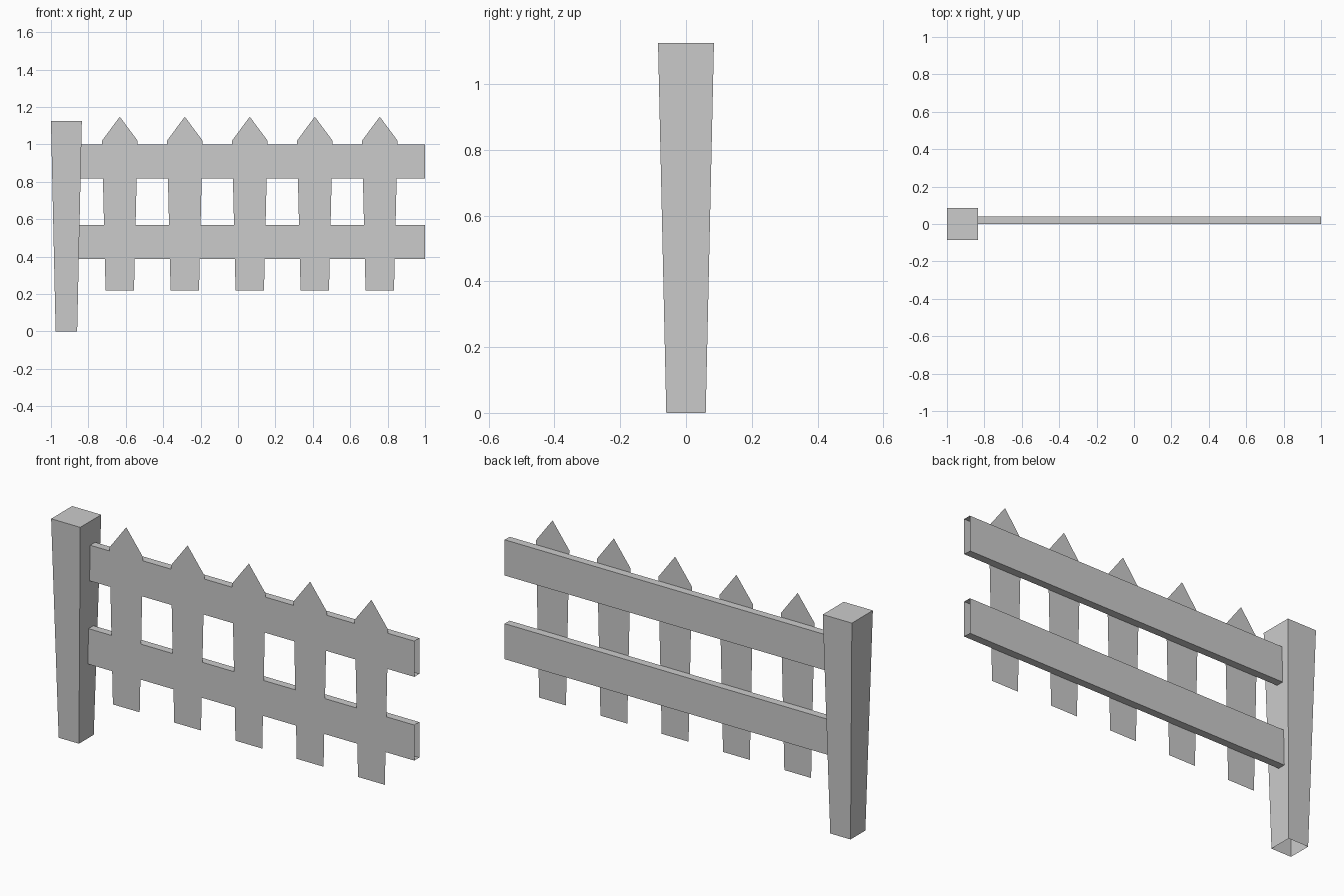
import bpy

if "Cube" in bpy.data.objects:
    bpy.data.objects.remove(bpy.data.objects["Cube"])


def add_mesh(name, verts, faces):
    mesh = bpy.data.meshes.new(name)
    mesh.from_pydata(verts, [], faces)
    mesh.update()
    obj = bpy.data.objects.new(name, mesh)
    bpy.context.collection.objects.link(obj)
    return obj


def ring_sides(flip=False):
    # four quads joining vertices 0-3 to vertices 4-7
    quads = [(i, (i + 1) % 4, (i + 1) % 4 + 4, i + 4) for i in range(4)]
    return [q[::-1] for q in quads] if flip else quads


def rect(x0, x1, half_y, z):
    return [(x0, -half_y, z), (x1, -half_y, z), (x1, half_y, z), (x0, half_y, z)]


# Post: tapers towards the ground, open underneath
POST_TOP = 1.125
BOTTOM_X, TOP_X = -0.86, -0.835
add_mesh("post",
         rect(-0.975, BOTTOM_X, 0.06, 0) + rect(-1.0, TOP_X, 0.085, POST_TOP),
         ring_sides() + [(4, 5, 6, 7)])


def post_face_x(z):
    return BOTTOM_X + (TOP_X - BOTTOM_X) * z / POST_TOP


# Rails: open-ended tubes that butt against the sloping post face
for name, z0, z1 in (("lower_rail", 0.388, 0.57), ("upper_rail", 0.817, 1.0)):
    section = [(0.0, z0), (0.04, z0), (0.04, z1), (0.0, z1)]
    verts = [(post_face_x(z), y, z) for y, z in section]
    verts += [(1.0, y, z) for y, z in section]
    add_mesh(name, verts, ring_sides(flip=True))

# Pickets: flat pointed boards on the front of the rails
outline = [(-0.076, 0.22), (0.076, 0.22), (0.095, 1.02), (0, 1.148), (-0.095, 1.02)]
for i in range(5):
    cx = -0.632 + 0.3475 * i
    add_mesh(f"picket_{i + 1}", [(cx + x, -0.002, z) for x, z in outline],
             [(0, 1, 2, 3, 4)])
